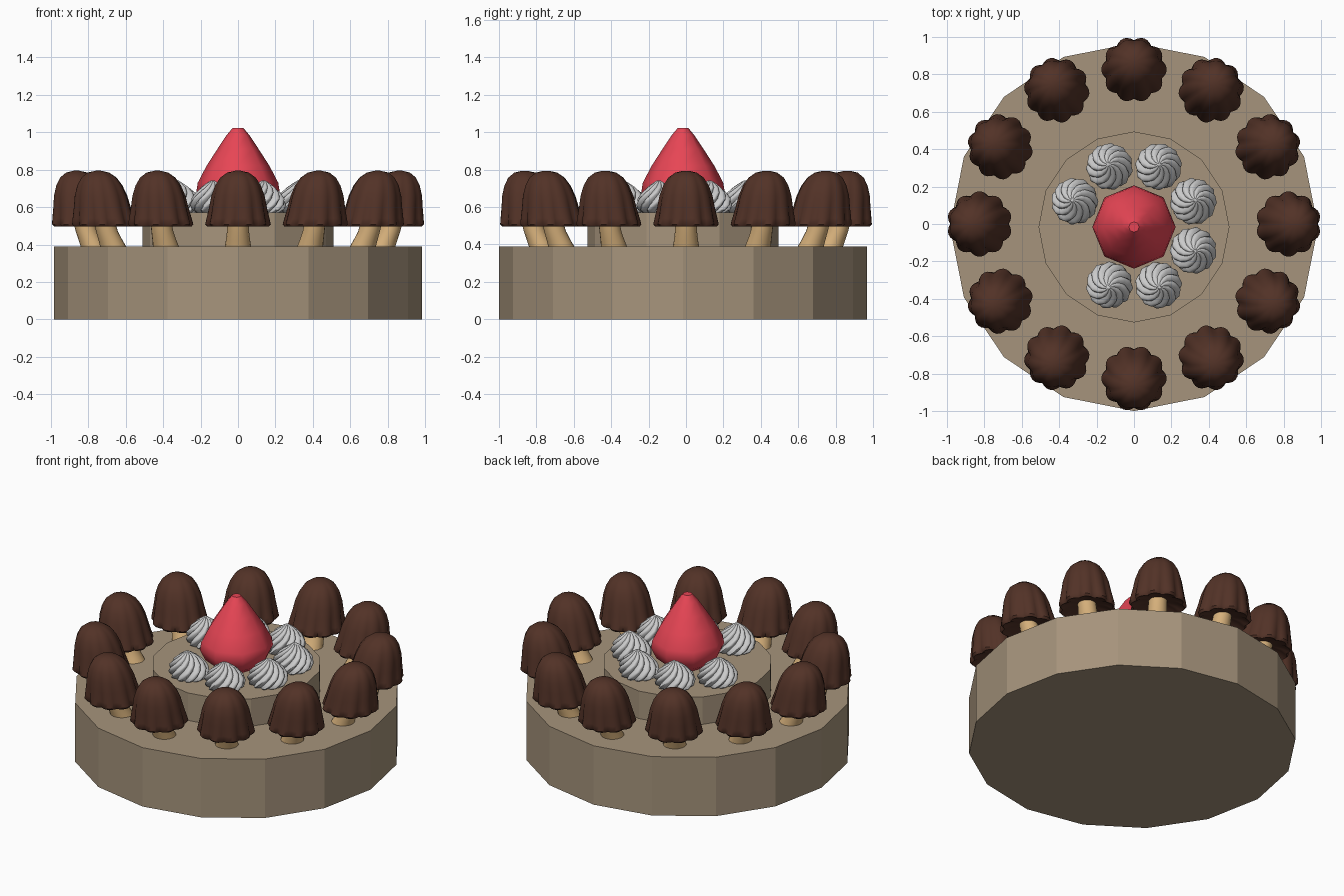
import bpy
from math import sin, cos, pi, radians

if "Cube" in bpy.data.objects:
    bpy.data.objects.remove(bpy.data.objects["Cube"])


def material(name, rgb):
    m = bpy.data.materials.new(name)
    m.diffuse_color = (*rgb, 1)
    m.use_nodes = True
    m.node_tree.nodes["Principled BSDF"].inputs["Base Color"].default_value = m.diffuse_color
    return m


SPONGE = material("sponge", (0.38, 0.295, 0.20))
CHOCOLATE = material("chocolate", (0.085, 0.032, 0.02))
BISCUIT = material("biscuit", (0.68, 0.44, 0.20))
RED = material("red", (0.80, 0.06, 0.09))


def lathe(name, profile, sides, mat=None, lobe=None, smooth=None):
    """Mesh from rings (r, z, centre_x, twist, lobe_depth), listed bottom to top."""
    verts, faces = [], []
    for r, z, cx, twist, depth in profile:
        for i in range(sides):
            a = 2 * pi * i / sides
            rr = r * (1 - depth * (1 - abs(sin(lobe * a / 2)))) if lobe else r
            verts.append((cx + rr * cos(a + twist), rr * sin(a + twist), z))
    for k in range(len(profile) - 1):
        for i in range(sides):
            j = (i + 1) % sides
            b = k * sides
            faces.append((b + i, b + j, b + sides + j, b + sides + i))
    faces.append(tuple(reversed(range(sides))))
    faces.append(tuple(range((len(profile) - 1) * sides, len(profile) * sides)))
    me = bpy.data.meshes.new(name)
    me.from_pydata(verts, [], faces)
    if mat:
        me.materials.append(mat)
    if smooth:
        me.shade_smooth()
        me.set_sharp_from_angle(angle=radians(smooth))
    return me


def place(name, mesh, loc=(0, 0, 0), angle=0):
    ob = bpy.data.objects.new(name, mesh)
    ob.location = loc
    ob.rotation_euler.z = angle
    bpy.context.collection.objects.link(ob)
    return ob


# Two cake tiers, 16 flat sides each
for name, r, z0, z1 in (("cake_base", 0.983, 0, 0.39), ("cake_top_tier", 0.51, 0.385, 0.572)):
    place(name, lathe(name, [(r, z0, 0, 0, 0), (r, z1, 0, 0, 0)], 16, SPONGE), (0, -0.016, 0))

# Strawberry in the middle
berry = [(0.13, 0.565), (0.19, 0.61), (0.223, 0.68), (0.215, 0.73), (0.168, 0.82),
         (0.11, 0.91), (0.06, 0.985), (0.028, 1.023)]
place("strawberry", lathe("strawberry", [(r, z, 0, 0, 0) for r, z in berry], 8, RED, smooth=50),
      (0, -0.016, 0))

# Piped cream swirls, with one place left empty
LOBES = 11
swirl = [(0.09, 0.0), (0.117, 0.018), (0.126, 0.045), (0.118, 0.078), (0.094, 0.11),
         (0.064, 0.138), (0.034, 0.16), (0.008, 0.176)]
rings = [(r, z, z * 0.1, 9 * z, 0.2) for r, z in swirl]
cream = lathe("cream_swirl", rings, LOBES * 6, lobe=LOBES, smooth=45)
for k in range(8):
    a = radians(22.5 + 45 * k)
    if k != 4:
        place(f"cream_swirl_{k}", cream, (0.338 * cos(a), 0.338 * sin(a) - 0.01, 0.567), a)

# Mushroom biscuits: bent stem and scalloped cap leaning outwards
stem_rings = [(0.071, 0.385, 0.768), (0.065, 0.42, 0.785), (0.059, 0.47, 0.808),
              (0.056, 0.53, 0.826), (0.055, 0.60, 0.838)]
stem = lathe("mushroom_stem", [(r, z, x, 0, 0) for r, z, x in stem_rings], 16, BISCUIT, smooth=40)
cap_rings = [(0.03, 0.535, 0), (0.12, 0.515, 0.08), (0.164, 0.495, 0.11), (0.175, 0.508, 0.11),
             (0.168, 0.54, 0.10), (0.154, 0.60, 0.07), (0.142, 0.66, 0.05), (0.122, 0.715, 0.04),
             (0.095, 0.757, 0.03), (0.058, 0.784, 0.02), (0.015, 0.794, 0)]
cap = lathe("mushroom_cap", [(r, z, 0.824 + (z - 0.5) * 0.13, 0, d) for r, z, d in cap_rings],
            60, CHOCOLATE, lobe=10, smooth=45)
for k in range(12):
    place(f"mushroom_stem_{k}", stem, angle=k * pi / 6)
    place(f"mushroom_cap_{k}", cap, angle=k * pi / 6)
